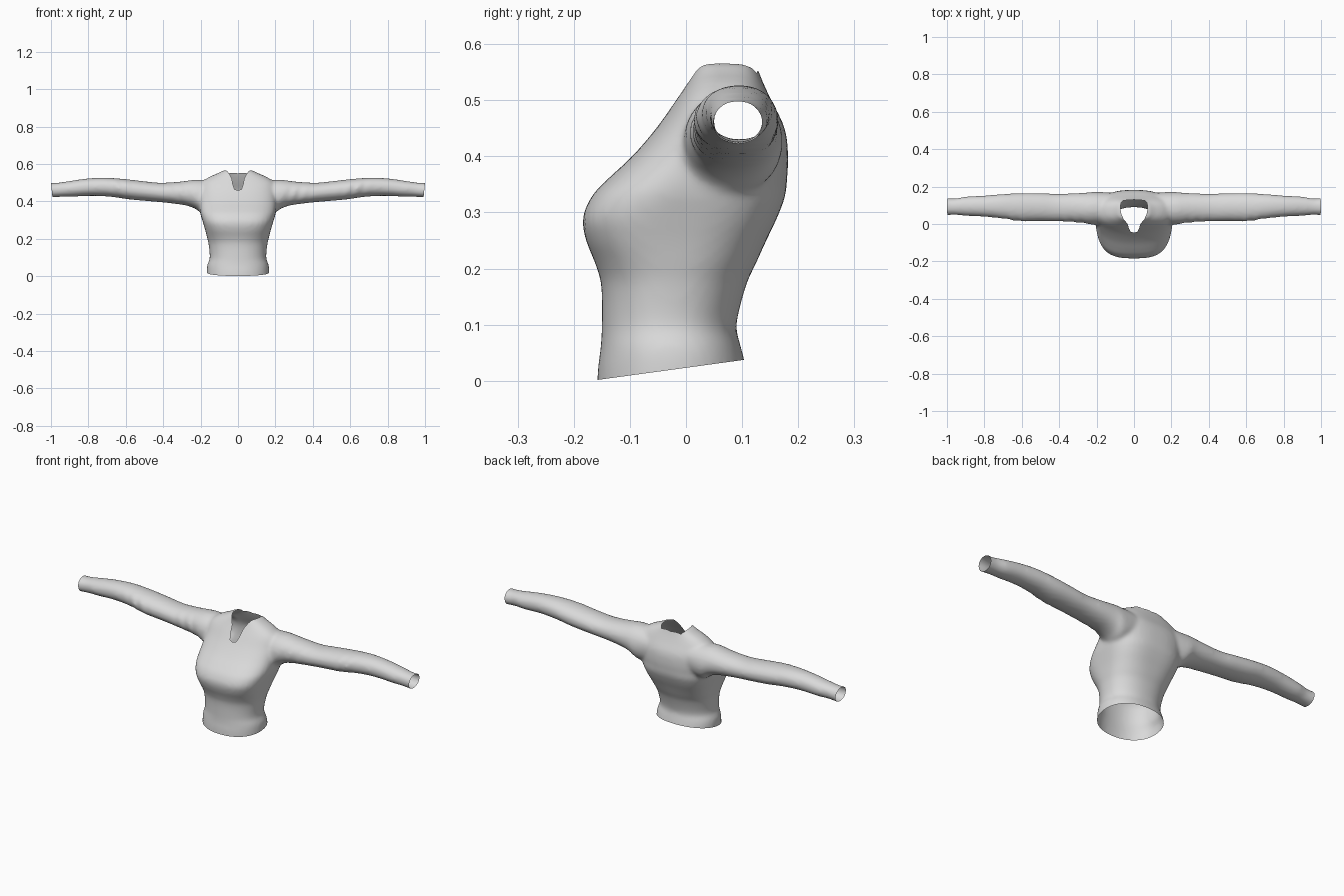
import bpy, bmesh
from math import sin, cos, pi, exp
from mathutils import Vector

cube = bpy.data.objects.get("Cube")
if cube:
    bpy.data.objects.remove(cube, do_unlink=True)


def make_material(name, colour):
    mat = bpy.data.materials.new(name)
    mat.use_nodes = True
    mat.diffuse_color = colour
    mat.node_tree.nodes["Principled BSDF"].inputs["Base Color"].default_value = colour
    return mat


def make_object(name, bm, materials):
    bmesh.ops.recalc_face_normals(bm, faces=bm.faces)
    mesh = bpy.data.meshes.new(name)
    bm.to_mesh(mesh)
    bm.free()
    for mat in materials:
        mesh.materials.append(mat)
    obj = bpy.data.objects.new(name, mesh)
    bpy.context.collection.objects.link(obj)
    return obj


def loft(bm, rings):
    """Skin a list of point rings into a closed solid."""
    loops = [[bm.verts.new(p) for p in ring] for ring in rings]
    for a, b in zip(loops, loops[1:]):
        for i in range(len(a)):
            j = (i + 1) % len(a)
            bm.faces.new((a[i], a[j], b[j], b[i]))
    bm.faces.new(loops[0])
    bm.faces.new(loops[-1])


def oval(power, count=48):
    """Unit superellipse, rounder or boxier with the power."""
    for k in range(count):
        c, s = cos(2 * pi * k / count), sin(2 * pi * k / count)
        r = (abs(c) ** power + abs(s) ** power) ** (-1 / power)
        yield r * c, r * s


def refine(rows, steps=5):
    """Smoothly interpolate the rows of a section table."""
    out = []
    for i in range(len(rows) - 1):
        quad = [rows[max(0, min(len(rows) - 1, i + d))] for d in (-1, 0, 1, 2)]
        for k in range(steps):
            t = k / steps
            out.append([b + t / 2 * (c - a + t * (2 * a - 5 * b + 4 * c - d
                        + t * (3 * (b - c) + d - a))) for a, b, c, d in zip(*quad)])
    return out + [rows[-1]]


# Torso sections: height, half width, front y, back y, boxiness
torso = [
    (-.05, .165, -.16, .11, 2.2), (.02, .167, -.157, .107, 2.2),
    (.06, .164, -.152, .098, 2.2), (.1, .151, -.15, .09, 2.2),
    (.17, .157, -.151, .107, 2.3), (.21, .166, -.162, .125, 2.5),
    (.25, .176, -.178, .143, 2.8), (.29, .188, -.184, .162, 3),
    (.33, .2, -.167, .177, 2.9), (.36, .205, -.139, .18, 2.7),
    (.4, .208, -.096, .182, 2.6), (.45, .208, -.053, .176, 2.5),
    (.5, .195, -.018, .152, 2.5), (.53, .155, .002, .138, 2.5),
    (.55, .11, .014, .13, 2.6), (.566, .08, .02, .125, 2.8),
]
# Sleeve sections: distance out, bottom z, top z, front y, back y
sleeve = [
    (.1, .36, .51, .01, .165), (.2, .335, .516, -.004, .172),
    (.25, .362, .511, .002, .168), (.3, .379, .505, .009, .165),
    (.4, .393, .5, .014, .161), (.5, .402, .51, .016, .164),
    (.6, .411, .521, .015, .165), (.7, .425, .527, .029, .16),
    (.8, .43, .521, .039, .152), (.9, .426, .506, .044, .146),
    (.96, .425, .499, .049, .136), (1.04, .42, .5, .043, .142),
]

knit = make_material("light grey knit", (.7, .7, .7, 1))
opening = make_material("opening helper", (.1, .1, .1, 1))

# Torso and sleeves as overlapping solids
bm = bmesh.new()
loft(bm, [[(w * c, (f + b) / 2 + (b - f) / 2 * s, z) for c, s in oval(p)]
          for z, w, f, b, p in refine(torso)])
for side in (-1, 1):
    rings = []
    for x, lo, hi, f, b in refine(sleeve, 12):
        # soft folds gathered at the elbow and the underarm
        fold = .004 * sin(x * 110) * (exp(-((x - .63) / .07) ** 2)
                                      + exp(-((x - .32) / .07) ** 2))
        ring = []
        for c, s in oval(2.1):
            g = 1 + fold * 12 * max(0, -c)
            ring.append((side * (x + .02 * s), (f + b) / 2 + (b - f) / 2 * c * g,
                         (lo + hi) / 2 + (hi - lo) / 2 * s))
        rings.append(ring)
    loft(bm, rings)
sweater = make_object("sweater", bm, (knit, opening))

# Scooped neck cutter
outline = [(0, -.046), (.018, -.042), (.027, -.025), (.034, 0), (.055, .025),
           (.068, .055), (.073, .085), (.07, .112), (.058, .126), (0, .13)]
outline += [(-x, y) for x, y in outline[-2:0:-1]]
bm = bmesh.new()
loft(bm, [[(x, y, z) for x, y in outline] for z in (.37, .7)])
for face in bm.faces:
    face.material_index = 1
cutter = make_object("neck_cutter", bm, (knit, opening))
cutter.hide_render = True

# Blend the parts into one garment, then cut the neck
remesh = sweater.modifiers.new("blend", "REMESH")
remesh.mode = "VOXEL"
remesh.voxel_size = .009
smooth = sweater.modifiers.new("soften", "SMOOTH")
smooth.factor = .5
smooth.iterations = 8
cut = sweater.modifiers.new("neck", "BOOLEAN")
cut.operation = "DIFFERENCE"
cut.solver = "EXACT"
cut.object = cutter
bpy.context.view_layer.update()
graph = bpy.context.evaluated_depsgraph_get()
mesh = bpy.data.meshes.new_from_object(sweater.evaluated_get(graph))

# Open the neck, hem and cuffs into a thin shell
bm = bmesh.new()
bm.from_mesh(mesh)
inner = [f for f in bm.faces if f.material_index == 1]
bmesh.ops.delete(bm, geom=inner, context="FACES")
for point, normal in (((0, -.155, .002), (0, .137, -1)),
                      ((1, 0, .5), (1, 0, -.1)), ((-1, 0, .5), (-1, 0, -.1))):
    bmesh.ops.bisect_plane(bm, geom=bm.verts[:] + bm.edges[:] + bm.faces[:],
                           plane_co=Vector(point), plane_no=Vector(normal).normalized(),
                           clear_outer=True)
for face in bm.faces:
    face.material_index = 0
    face.smooth = True
bm.to_mesh(mesh)
bm.free()
sweater.modifiers.clear()
sweater.data = mesh
mesh.materials.clear()
mesh.materials.append(knit)
bpy.data.objects.remove(cutter, do_unlink=True)
bpy.data.materials.remove(opening)
